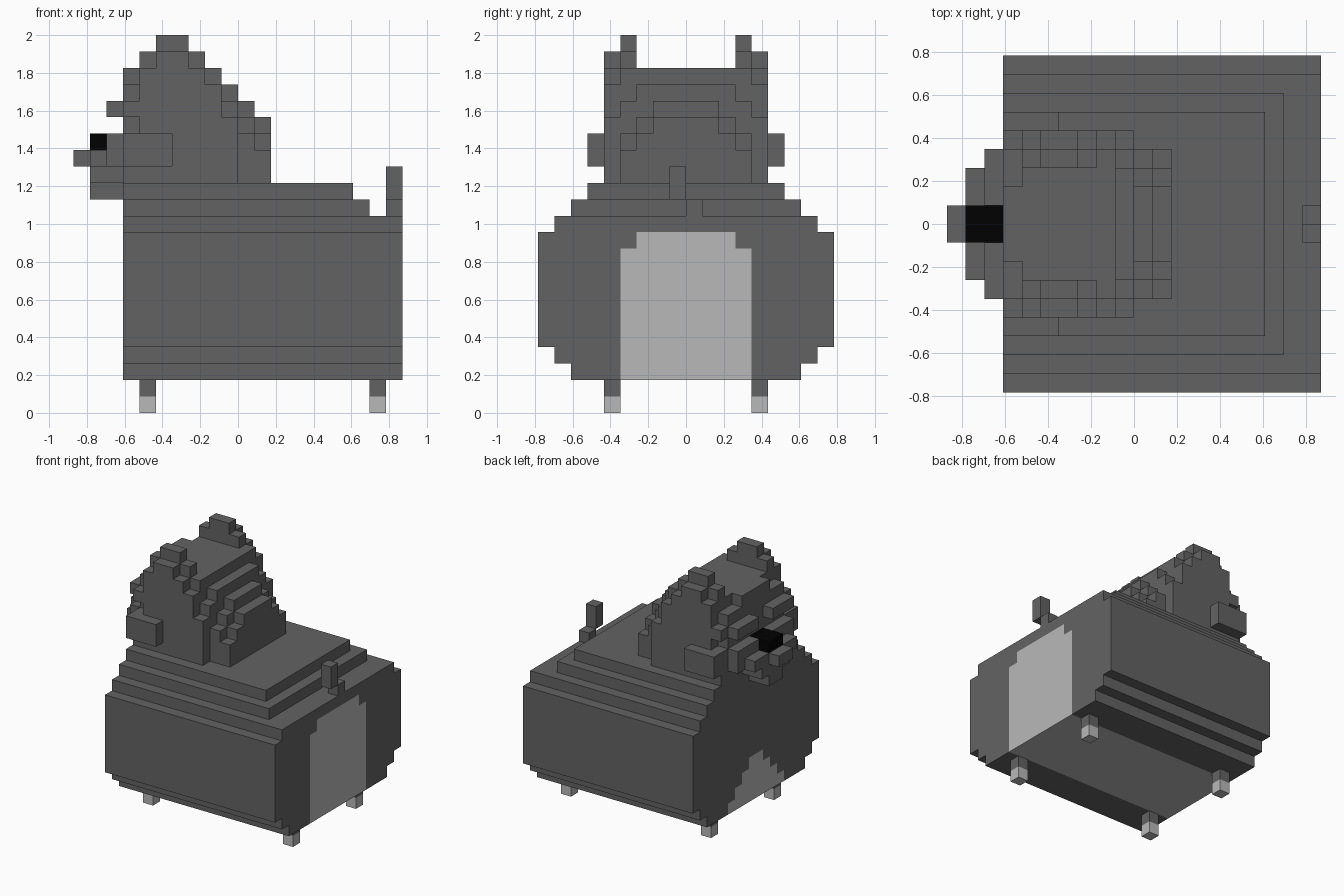
import bpy, bmesh

if "Cube" in bpy.data.objects:
    bpy.data.objects.remove(bpy.data.objects["Cube"])

V = 2 / 23  # size of one block


def material(name, c):
    m = bpy.data.materials.new(name)
    m.diffuse_color = (c, c, c, 1)
    m.use_nodes = True
    m.node_tree.nodes["Principled BSDF"].inputs["Base Color"].default_value = m.diffuse_color
    return m


MATS = [material("dark grey fur", 0.124), material("light grey fur", 0.485), material("black nose", 0.0003)]
DIRS = {(1, 0, 0): [(1, 0, 0), (1, 1, 0), (1, 1, 1), (1, 0, 1)],
        (-1, 0, 0): [(0, 0, 0), (0, 0, 1), (0, 1, 1), (0, 1, 0)],
        (0, 1, 0): [(0, 1, 0), (0, 1, 1), (1, 1, 1), (1, 1, 0)],
        (0, -1, 0): [(0, 0, 0), (1, 0, 0), (1, 0, 1), (0, 0, 1)],
        (0, 0, 1): [(0, 0, 1), (1, 0, 1), (1, 1, 1), (0, 1, 1)],
        (0, 0, -1): [(0, 0, 0), (0, 1, 0), (1, 1, 0), (1, 0, 0)]}


def block(x0, x1, y0, y1, z0, z1):
    return {(x, y, z) for x in range(x0, x1) for y in range(y0, y1) for z in range(z0, z1)}


def pair(x0, x1, y0, y1, z0, z1):
    """A block and its mirror image across y = 0."""
    return block(x0, x1, y0, y1, z0, z1) | block(x0, x1, -y1, -y0, z0, z1)


def build(name, cells, colour=lambda cell, d: 0):
    """Skin a set of blocks with outer faces only, then merge flat areas."""
    bm = bmesh.new()
    for c in sorted(cells):
        for d, quad in DIRS.items():
            if (c[0] + d[0], c[1] + d[1], c[2] + d[2]) in cells:
                continue
            f = bm.faces.new([bm.verts.new(((c[0] + q[0] - 10) * V, (c[1] + q[1]) * V,
                                            (c[2] + q[2]) * V)) for q in quad])
            f.material_index = colour(c, d)
    bmesh.ops.remove_doubles(bm, verts=bm.verts, dist=0.001)
    bmesh.ops.dissolve_limit(bm, angle_limit=0.01, verts=bm.verts, edges=bm.edges, delimit={'MATERIAL'})
    me = bpy.data.meshes.new(name)
    bm.to_mesh(me)
    bm.free()
    for m in MATS:
        me.materials.append(m)
    ob = bpy.data.objects.new(name, me)
    bpy.context.collection.objects.link(ob)
    return ob


# Body: stepped layers (half width, back end, bottom, top)
body = set()
for w, x1, z0, z1 in [(7, 20, 2, 3), (8, 20, 3, 4), (9, 20, 4, 11), (8, 20, 11, 12), (7, 18, 12, 13), (6, 17, 13, 14)]:
    body |= block(3, x1, -w, w, z0, z1)


def body_colour(c, d):
    half = c[1] if c[1] >= 0 else -c[1] - 1
    if d[0] == 1:  # tall patch at the back
        return int(c[2] < 10 and half < 4 or c[2] == 10 and half < 3)
    if d[0] == -1:  # stepped bib at the front
        return int(half < 6 - c[2])
    return int(d[2] == -1 and c[2] == 2 and half < 4)  # belly strip


build("body", body, body_colour)

# Legs with light feet
for name, x in (("front_legs", 4), ("back_legs", 18)):
    build(name, pair(x, x + 1, 4, 5, 0, 2), lambda c, d: int(c[2] == 0))

# Kinked tail
build("tail", block(19, 20, 0, 1, 12, 13) | block(19, 20, -1, 0, 13, 15))

# Head: column heights from face to nape for each slice outwards from the middle
head = set()
for y0, y1, tops in [(0, 2, [21, 21, 21, 21, 21, 21, 20, 19, 18]),
                     (2, 3, [20, 21, 21, 21, 21, 21, 20, 18, 17]),
                     (3, 4, [20, 22, 23, 23, 22, 21, 19, 17, 16]),
                     (4, 5, [17, 21, 22, 22, 21, 20, 18])]:
    for i, top in enumerate(tops):
        head |= pair(3 + i, 4 + i, y0, y1, 14, top)
head |= pair(3, 4, 4, 5, 18, 19)   # brow ends
head |= pair(2, 3, 1, 4, 18, 19)   # brows
build("head", head)
build("cheeks", pair(3, 6, 5, 6, 15, 17))

# Muzzle, whisker pads and chin
muzzle = block(1, 3, -3, 3, 15, 16) | block(0, 1, -1, 1, 15, 16)
muzzle |= pair(2, 3, 1, 4, 15, 17) | block(1, 3, -2, 2, 14, 15) | block(1, 3, -1, 1, 13, 14)
build("muzzle", muzzle)
build("nose", block(1, 3, -1, 1, 16, 17), lambda c, d: 2)
